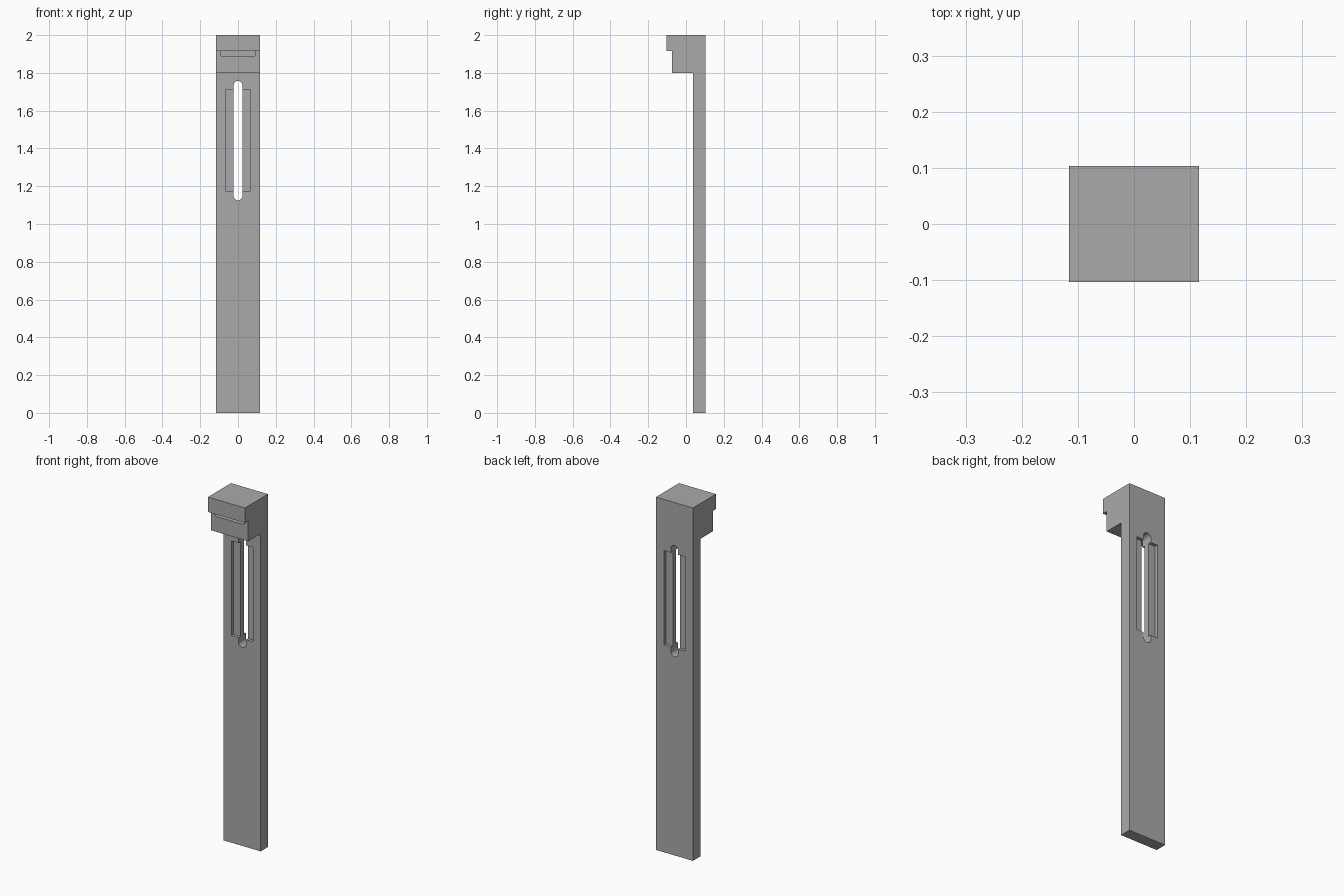
import bpy
import bmesh
import math

default = bpy.data.objects.get("Cube")
if default:
    bpy.data.objects.remove(default, do_unlink=True)

grey = bpy.data.materials.new("mid grey")
grey.use_nodes = True
colour = (0.4, 0.4, 0.4, 1)
grey.diffuse_color = colour
grey.node_tree.nodes["Principled BSDF"].inputs["Base Color"].default_value = colour

HALF_W, HALF_D = 0.116, 0.103
BAR_FRONT = 0.038
BLOCK_FRONT = -0.074


def prism(name, points, place, low, high):
    """Extrude a 2D profile from low to high; place maps (a, b, t) to 3D."""
    bm = bmesh.new()
    face = bm.faces.new([bm.verts.new(place(a, b, low)) for a, b in points])
    move = [h - l for h, l in zip(place(0, 0, high), place(0, 0, low))]
    new = bmesh.ops.extrude_face_region(bm, geom=[face])["geom"]
    verts = [v for v in new if isinstance(v, bmesh.types.BMVert)]
    bmesh.ops.translate(bm, vec=move, verts=verts)
    bmesh.ops.recalc_face_normals(bm, faces=bm.faces)
    mesh = bpy.data.meshes.new(name)
    bm.to_mesh(mesh)
    bm.free()
    mesh.materials.append(grey)
    obj = bpy.data.objects.new(name, mesh)
    bpy.context.collection.objects.link(obj)
    return obj


def along_x(a, b, t):
    return (t, a, b)


def along_y(a, b, t):
    return (a, t, b)


def arc(cx, cz, r, start, end, steps):
    angles = [math.radians(start + (end - start) * i / steps) for i in range(steps + 1)]
    return [(cx + r * math.cos(a), cz + r * math.sin(a)) for a in angles]


def rectangle(w, low, high):
    return [(-w, low), (w, low), (w, high), (-w, high)]


def cut(target, cutter):
    cutter.hide_render = True
    mod = target.modifiers.new(cutter.name, "BOOLEAN")
    mod.operation = "DIFFERENCE"
    mod.solver = "EXACT"
    mod.object = cutter
    bpy.context.view_layer.objects.active = target
    bpy.ops.object.modifier_apply(modifier=mod.name)
    bpy.data.objects.remove(cutter, do_unlink=True)


# Flat bar with a stepped head and overhanging lip
side = [(HALF_D, 0), (HALF_D, 2), (-HALF_D, 2), (-HALF_D, 1.915),
        (BLOCK_FRONT, 1.915), (BLOCK_FRONT, 1.8), (BAR_FRONT, 1.8), (BAR_FRONT, 0)]
bar = prism("slotted_bar", side, along_x, -HALF_W, HALF_W)

# Shallow rectangular recesses on both faces of the bar
recess = rectangle(0.066, 1.175, 1.71)
cut(bar, prism("front_recess", recess, along_y, BAR_FRONT - 0.02, BAR_FRONT + 0.018))
cut(bar, prism("back_recess", recess, along_y, HALF_D - 0.018, HALF_D + 0.02))

# Round-ended through slot
R = 0.023
slot = arc(0, 1.757 - R, R, 0, 180, 16) + arc(0, 1.125 + R, R, 180, 360, 16)
cut(bar, prism("through_slot", slot, along_y, 0, 0.2))

# Notch beneath the lip with rounded lower corners
r = 0.012
notch = (arc(-0.093 + r, 1.887 + r, r, 180, 270, 6)
         + arc(0.093 - r, 1.887 + r, r, 270, 360, 6)
         + [(0.093, 1.915), (-0.093, 1.915)])
cut(bar, prism("lip_notch", notch, along_y, BLOCK_FRONT - 0.02, BLOCK_FRONT + 0.04))

# Smooth the rounded ends, keep the edges crisp
bpy.ops.object.select_all(action="DESELECT")
bar.select_set(True)
bpy.context.view_layer.objects.active = bar
bpy.ops.object.shade_smooth_by_angle(angle=math.radians(30))
